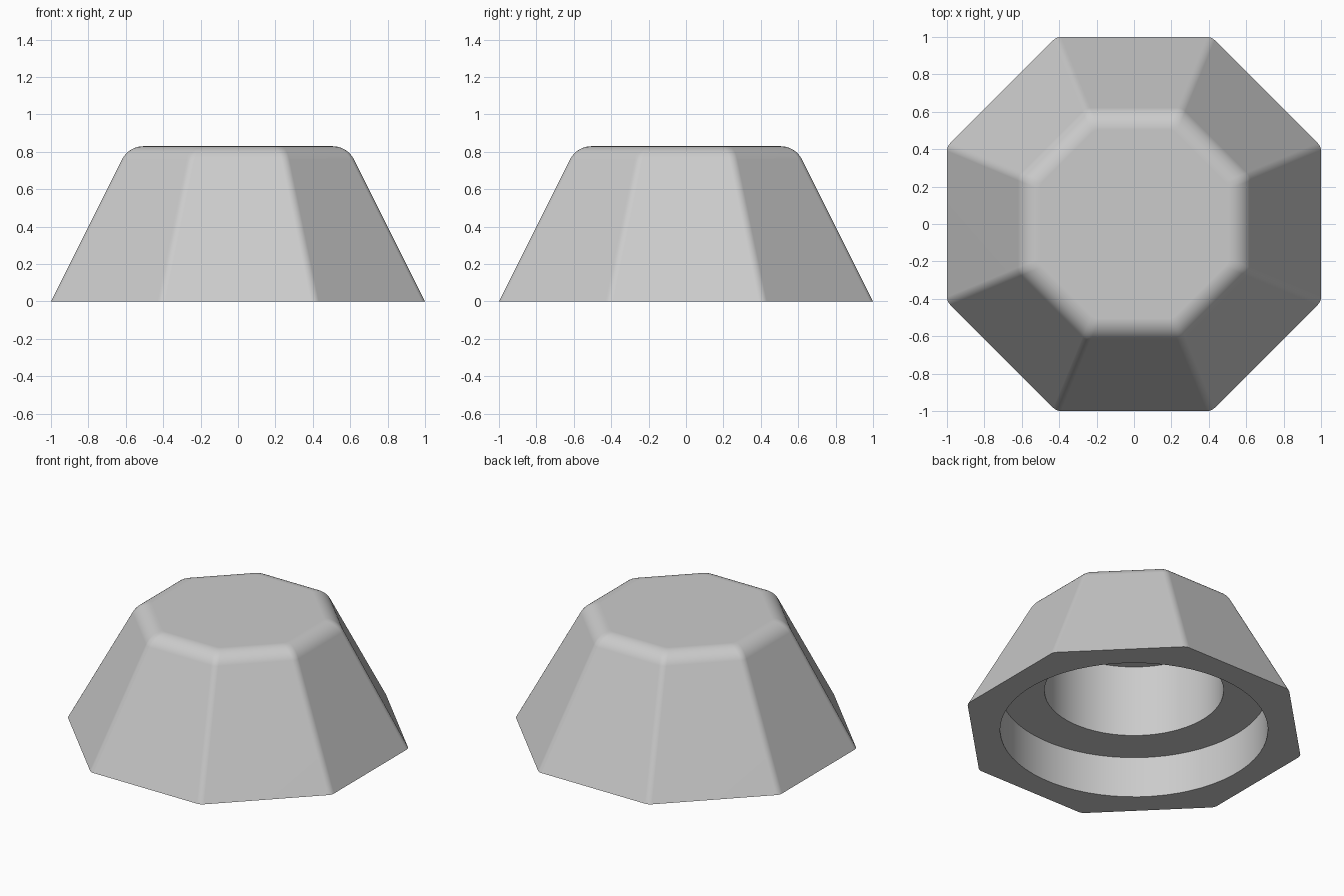
import bpy, bmesh
from math import cos, sin, tan, pi, radians, atan2

cube = bpy.data.objects.get("Cube")
if cube:
    bpy.data.objects.remove(cube)

SIDES, PER_CORNER = 8, 8
COUNT = SIDES * PER_CORNER
HEIGHT, SLOPE = 0.83, 0.5       # slope: inward run per unit of height
EDGE_RADIUS = 0.06              # rounding of the slanted corners
TOP_RADIUS, TOP_STEPS = 0.13, 8


def octagon(apothem, z):
    """Ring of an octagon with rounded corners."""
    ring = []
    for k in range(SIDES):
        mid = pi / SIDES + k * 2 * pi / SIDES
        dist = (apothem - EDGE_RADIUS) / cos(pi / SIDES)
        for i in range(PER_CORNER):
            a = mid + (i / (PER_CORNER - 1) - 0.5) * 2 * pi / SIDES
            ring.append((dist * cos(mid) + EDGE_RADIUS * cos(a),
                         dist * sin(mid) + EDGE_RADIUS * sin(a), z))
    return ring


def circle(radius, z):
    """Ring of a round bore, aligned with the octagon points."""
    angles = [2 * pi * (i + 0.5) / COUNT for i in range(COUNT)]
    return [(radius * cos(a), radius * sin(a), z) for a in angles]


# Stepped bore from its ceiling down to the underside
rings = [circle(0.555, 0.77), circle(0.555, 0.28),
         circle(0.83, 0.28), circle(0.83, 0)]

# Sloped octagonal wall with a rounded shoulder
rings.append(octagon(1, 0))
tilt = atan2(SLOPE, 1)
centre_x = 1 - HEIGHT * SLOPE - TOP_RADIUS * tan((pi / 2 - tilt) / 2)
for i in range(TOP_STEPS + 1):
    a = tilt + (pi / 2 - tilt) * i / TOP_STEPS
    rings.append(octagon(centre_x + TOP_RADIUS * cos(a),
                         HEIGHT - TOP_RADIUS + TOP_RADIUS * sin(a)))

# Skin the rings and close both ends
bm = bmesh.new()
loops = [[bm.verts.new(p) for p in ring] for ring in rings]
for low, high in zip(loops, loops[1:]):
    for i in range(COUNT):
        j = (i + 1) % COUNT
        bm.faces.new((low[i], low[j], high[j], high[i]))
bm.faces.new(loops[0][::-1])
bm.faces.new(loops[-1])
bmesh.ops.recalc_face_normals(bm, faces=bm.faces)

mesh = bpy.data.meshes.new("octagonal_foot")
bm.to_mesh(mesh)
bm.free()
foot = bpy.data.objects.new("octagonal_foot", mesh)
bpy.context.collection.objects.link(foot)

# Plain grey
grey = bpy.data.materials.new("light_grey")
grey.use_nodes = True
colour = (0.6, 0.6, 0.6, 1)
grey.diffuse_color = colour
grey.node_tree.nodes["Principled BSDF"].inputs["Base Color"].default_value = colour
mesh.materials.append(grey)

# Smooth the rounded edges, keep the flats flat
bpy.ops.object.select_all(action='DESELECT')
foot.select_set(True)
bpy.context.view_layer.objects.active = foot
bpy.ops.object.shade_smooth_by_angle(angle=radians(30))
weighted = foot.modifiers.new("flat_normals", 'WEIGHTED_NORMAL')
weighted.keep_sharp = True
